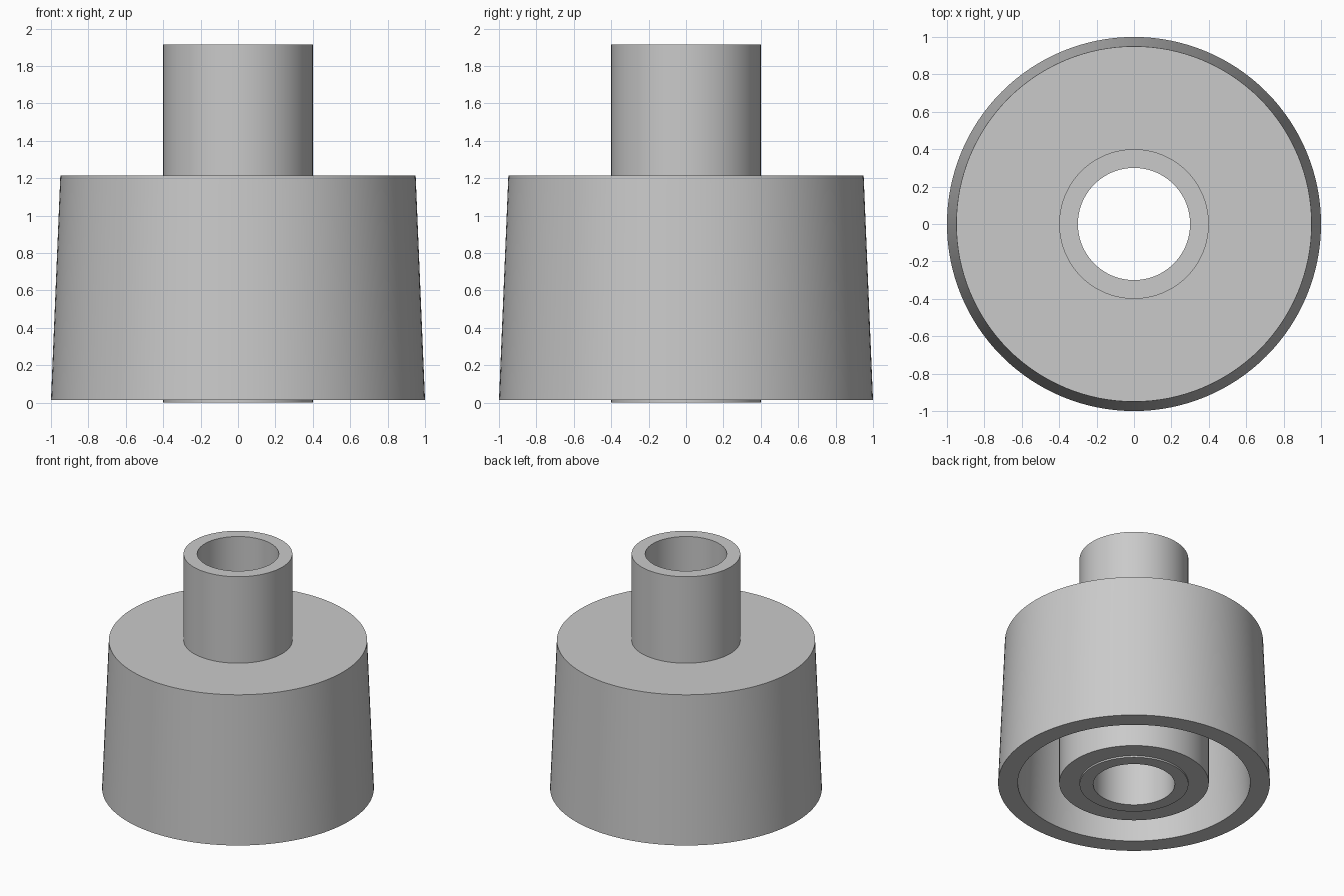
import bpy
import bmesh
from math import radians, tau

SEGMENTS = 128

cube = bpy.data.objects.get("Cube")
if cube:
    bpy.data.objects.remove(cube, do_unlink=True)

# Single plain grey finish
grey = bpy.data.materials.new("light_grey")
grey.use_nodes = True
colour = (0.59, 0.59, 0.59, 1)
grey.diffuse_color = colour
grey.node_tree.nodes["Principled BSDF"].inputs["Base Color"].default_value = colour


def lathe(name, profile):
    """Spin a closed (radius, height) profile around the z axis."""
    bm = bmesh.new()
    verts = [bm.verts.new((r, 0, z)) for r, z in profile]
    edges = [bm.edges.new((a, b)) for a, b in zip(verts, verts[1:] + verts[:1])]
    bmesh.ops.spin(bm, geom=verts + edges, cent=(0, 0, 0), axis=(0, 0, 1),
                   angle=tau, steps=SEGMENTS, use_merge=True)
    bmesh.ops.remove_doubles(bm, verts=bm.verts, dist=1e-4)
    bmesh.ops.recalc_face_normals(bm, faces=bm.faces)
    mesh = bpy.data.meshes.new(name)
    bm.to_mesh(mesh)
    bm.free()
    mesh.materials.append(grey)
    obj = bpy.data.objects.new(name, mesh)
    bpy.context.collection.objects.link(obj)
    bpy.ops.object.select_all(action="DESELECT")
    obj.select_set(True)
    bpy.context.view_layer.objects.active = obj
    bpy.ops.object.shade_smooth_by_angle(angle=radians(30))
    return obj


base, shoulder, ceiling, top = 0.013, 1.213, 1.07, 1.915
bore, tube, hub = 0.3, 0.4, 0.55

# Tapered cup, hollow underneath, with a thick central hub
lathe("tapered_body", [
    (tube, base), (hub, base), (hub, ceiling), (0.81, ceiling),
    (0.855, base), (1.0, base), (0.95, shoulder), (tube, shoulder),
])

# Open pipe running through the hub and out of the top
lathe("centre_tube", [(bore, 0), (tube, 0), (tube, top), (bore, top)])
